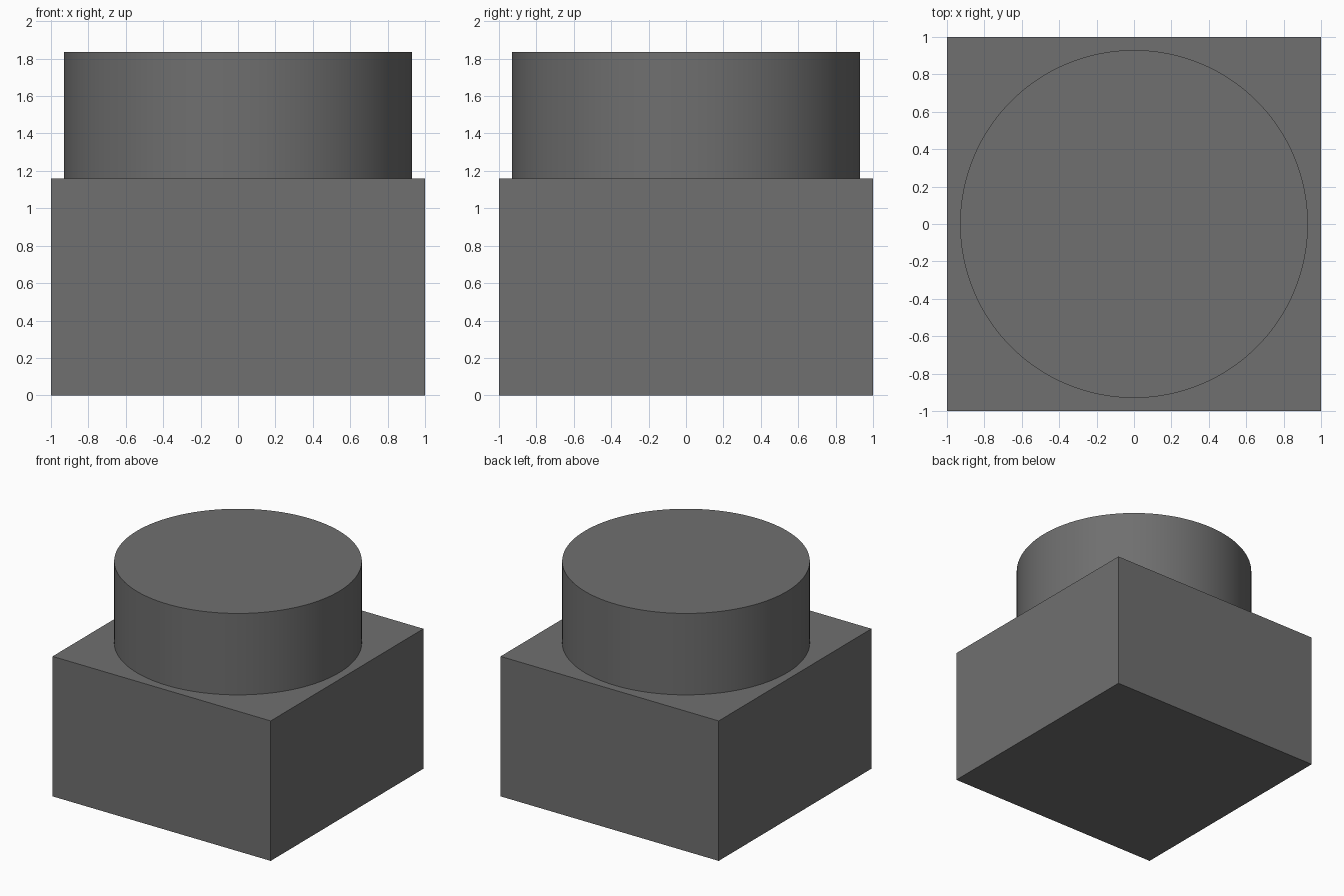
import bpy
import math

if "Cube" in bpy.data.objects:
    bpy.data.objects.remove(bpy.data.objects["Cube"])

BASE_HEIGHT = 1.16
TOP_HEIGHT = 1.835
RADIUS = 0.93

# Dark grey finish shared by both parts
dark = bpy.data.materials.new("dark_grey")
dark.diffuse_color = (0.16, 0.16, 0.16, 1)
dark.use_nodes = True
dark.node_tree.nodes["Principled BSDF"].inputs["Base Color"].default_value = dark.diffuse_color

# Square base block
bpy.ops.mesh.primitive_cube_add(size=1, location=(0, 0, BASE_HEIGHT / 2))
base = bpy.context.object
base.name = "base_block"
base.scale = (2, 2, BASE_HEIGHT)
bpy.ops.object.transform_apply(location=False, rotation=False, scale=True)
base.data.materials.append(dark)

# Round stud standing on the block
bpy.ops.mesh.primitive_cylinder_add(
    vertices=128, radius=RADIUS, depth=TOP_HEIGHT - BASE_HEIGHT,
    location=(0, 0, (TOP_HEIGHT + BASE_HEIGHT) / 2))
stud = bpy.context.object
stud.name = "round_stud"
bpy.ops.object.shade_smooth_by_angle(angle=math.radians(30))
stud.data.materials.append(dark)
